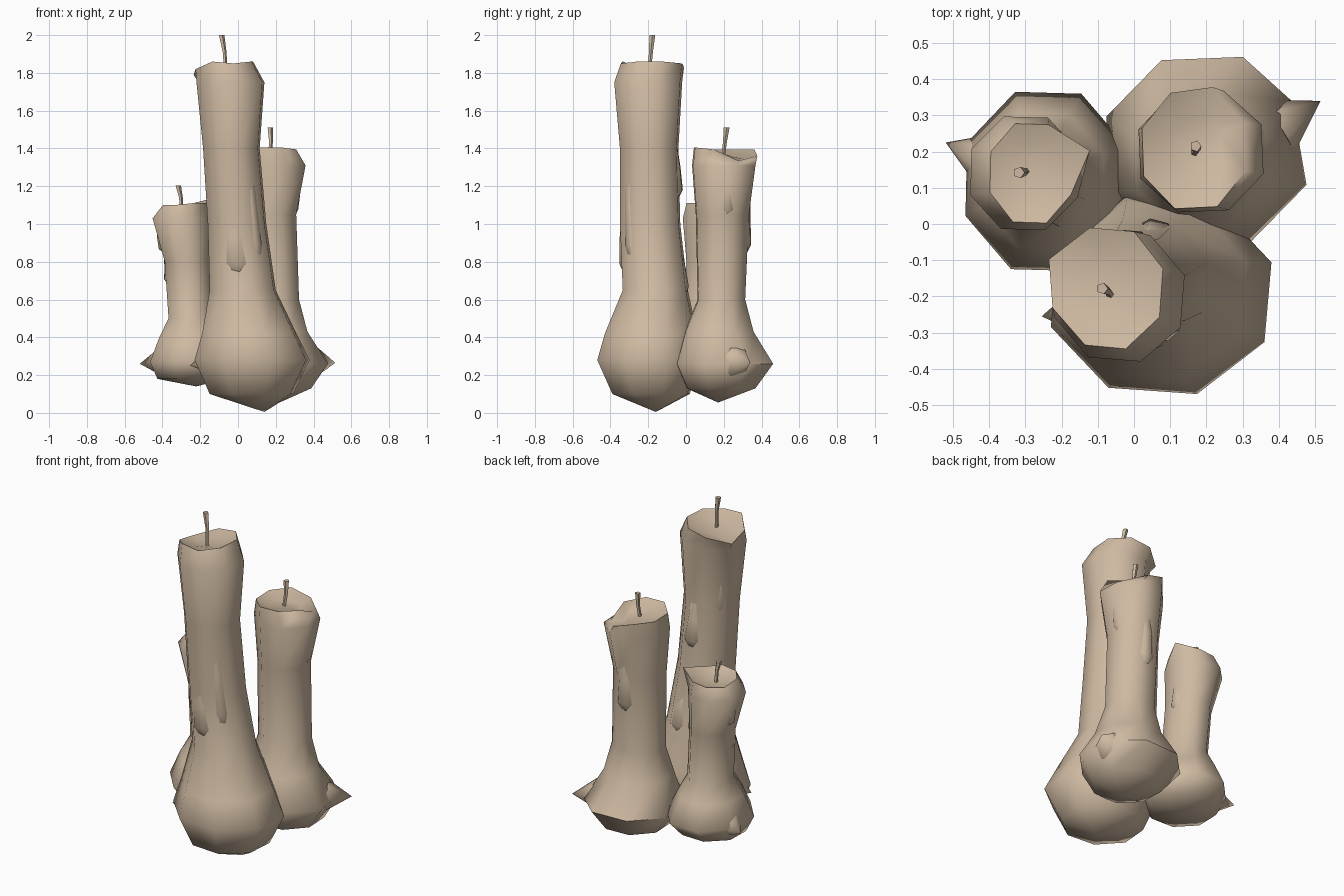
import bpy, bmesh, math
from mathutils import Vector

if "Cube" in bpy.data.objects:
    bpy.data.objects.remove(bpy.data.objects["Cube"], do_unlink=True)

SIDES = 8
wax = bpy.data.materials.new("tan wax")
wax.use_nodes = True
wax.diffuse_color = (0.62, 0.49, 0.36, 1)
wax.node_tree.nodes["Principled BSDF"].inputs["Base Color"].default_value = wax.diffuse_color


def loft(name, rings, tip=None, smooth=65):
    """Skin a list of equal vertex rings, bottom to top, closing both ends."""
    bm = bmesh.new()
    rows = [[bm.verts.new(p) for p in ring] for ring in rings]
    n = len(rows[0])
    for low, high in zip(rows, rows[1:]):
        for i in range(n):
            j = (i + 1) % n
            bm.faces.new((low[i], low[j], high[j], high[i]))
    if tip:
        point = bm.verts.new(tip)
        for i in range(n):
            bm.faces.new((point, rows[0][(i + 1) % n], rows[0][i]))
    else:
        bm.faces.new(rows[0][::-1])
    bm.faces.new(rows[-1])
    bmesh.ops.recalc_face_normals(bm, faces=bm.faces)
    mesh = bpy.data.meshes.new(name)
    bm.to_mesh(mesh)
    bm.free()
    mesh.materials.append(wax)
    obj = bpy.data.objects.new(name, mesh)
    bpy.context.collection.objects.link(obj)
    bpy.ops.object.select_all(action='DESELECT')
    obj.select_set(True)
    bpy.context.view_layer.objects.active = obj
    bpy.ops.object.shade_smooth_by_angle(angle=math.radians(smooth))


def on_ring(ring, degrees, out=1.05):
    z, x0, x1, y0, y1 = ring
    a = math.radians(degrees)
    return Vector(((x0 + x1) / 2 + out * math.cos(a) * (x1 - x0) / 2,
                   (y0 + y1) / 2 + out * math.sin(a) * (y1 - y0) / 2, z))


def on_surface(profile, degrees, z):
    for a, b in zip(profile, profile[1:]):
        if a[0] <= z <= b[0]:
            t = (z - a[0]) / (b[0] - a[0])
            return on_ring(a, degrees, 0.97).lerp(on_ring(b, degrees, 0.97), t)


def candle(name, profile, phase, tip, pulls, rim_wave):
    """Profile rows are z, x min, x max, y min, y max; pulls move single vertices."""
    angles = [phase + i * 360 / SIDES for i in range(SIDES)]
    rings = [[on_ring(row, a) for a in angles] for row in profile]
    for i, dz in enumerate(rim_wave):
        rings[-1][i].z += dz
    for row, i, offset in pulls:
        rings[row][i] += Vector(offset)
    # Shallow melted bowl
    centre = sum(rings[-1], Vector()) / SIDES
    rings.append([p.lerp(centre, 0.45) - Vector((0, 0, 0.025)) for p in rings[-1]])
    loft(name, rings, tip)


def drip(name, profile, degrees, top, bottom, width, depth):
    """Broad, shallow wax run that swells towards its lower end."""
    a = math.radians(degrees)
    out, side = Vector((math.cos(a), math.sin(a), 0)), Vector((-math.sin(a), math.cos(a), 0))
    rings = []
    for t, size, lift in ((1, 0.15, -0.5), (0.8, 0.9, 0.9), (0.5, 0.8, 0.6), (0, 0.5, -0.5)):
        p = on_surface(profile, degrees, top + (bottom - top) * t)
        rings.append([p + out * (depth * lift - sink) + side * width * size * s
                      for s, sink in ((-1, 0.04), (-0.4, 0.006), (0.4, 0.006), (1, 0.04))])
    loft(name, rings, smooth=80)


def bulb_point(name, root, tip, width):
    """Hardened drop of wax sticking out of a foot."""
    root, tip = Vector(root), Vector(tip)
    out = (tip - root).normalized()
    side = out.cross(Vector((0, 0, 1))).normalized()
    up = side.cross(out)
    ring = [root + width * (side * math.cos(k * math.tau / 6) + up * math.sin(k * math.tau / 6))
            for k in range(6)]
    loft(name, [ring], tip)


def wick(name, base, top):
    base, top = Vector(base), Vector(top)
    rings = []
    for t, r in ((0, 0.01), (0.55, 0.011), (1, 0.016)):
        c = base.lerp(top, t)
        c.x += 0.006 * math.sin(math.pi * t)
        rings.append([c + Vector((r * math.cos(k * math.tau / 5), r * math.sin(k * math.tau / 5), 0))
                      for k in range(5)])
    loft(name, rings, smooth=50)


# Tall front candle
tall = [(0.10, -0.15, 0.29, -0.39, 0.02), (0.28, -0.23, 0.38, -0.47, 0.08),
        (0.42, -0.19, 0.31, -0.43, 0.06), (0.65, -0.15, 0.20, -0.335, 0.01),
        (1.00, -0.16, 0.15, -0.35, -0.03), (1.40, -0.185, 0.115, -0.35, -0.04),
        (1.75, -0.22, 0.14, -0.38, -0.02), (1.85, -0.225, 0.08, -0.345, -0.01)]
candle("tall_candle", tall, 18, (0.14, -0.16, 0.005),
       [(7, 5, (0.01, 0, 0)), (7, 3, (-0.02, 0, 0))],
       (0.01, 0.0, -0.02, -0.06, -0.03, 0.01, 0.0, 0.01))
drip("tall_front_drip", tall, -50, 1.45, 0.75, 0.06, 0.014)
drip("tall_back_drip", tall, 85, 1.5, 1.1, 0.07, 0.03)
drip("tall_lower_back_drip", tall, 75, 0.95, 0.6, 0.07, 0.02)
drip("tall_corner_drip", tall, -100, 1.15, 0.7, 0.09, 0.022)
drip("tall_rear_drip", tall, 150, 1.74, 1.3, 0.07, 0.015)
bulb_point("tall_foot_point", (-0.15, -0.24, 0.27), (-0.255, -0.255, 0.25), 0.07)
wick("tall_wick", (-0.065, -0.195, 1.80), (-0.088, -0.178, 2.0))

# Middle candle at the back left
middle = [(0.13, 0.02, 0.39, 0.0, 0.37), (0.26, -0.08, 0.48, -0.06, 0.465),
          (0.43, 0.0, 0.37, -0.01, 0.36), (0.60, 0.035, 0.325, 0.06, 0.315),
          (1.05, 0.03, 0.31, 0.05, 0.335), (1.31, 0.01, 0.36, 0.03, 0.37),
          (1.395, 0.02, 0.31, 0.04, 0.37)]
candle("middle_candle", middle, 25, (0.22, 0.17, 0.055),
       [(1, 0, (-0.03, 0.02, 0)), (6, 1, (0, 0.01, 0))],
       (-0.06, -0.035, 0.0, 0.0, 0.0, 0.01, 0.01, 0.0))
drip("middle_back_drip", middle, 85, 1.25, 0.8, 0.07, 0.028)
drip("middle_side_drip", middle, 15, 1.3, 1.02, 0.06, 0.015)
bulb_point("middle_foot_point", (0.40, 0.27, 0.27), (0.515, 0.34, 0.265), 0.085)
wick("middle_wick", (0.165, 0.195, 1.34), (0.17, 0.215, 1.51))

# Short candle at the back right
short = [(0.18, -0.43, -0.07, -0.07, 0.29), (0.27, -0.47, -0.015, -0.135, 0.37),
         (0.40, -0.42, -0.08, -0.07, 0.31), (0.50, -0.37, -0.13, -0.01, 0.26),
         (0.80, -0.39, -0.15, 0.0, 0.27), (1.03, -0.455, -0.15, -0.02, 0.30),
         (1.10, -0.40, -0.17, 0.0, 0.28)]
candle("short_candle", short, 21, (-0.22, 0.12, 0.14),
       [(6, 0, (0.05, 0.01, 0.04))],
       (0.0, 0.01, 0.0, -0.01, 0.0, 0.0, 0.01, 0.01))
drip("short_side_drip", short, 170, 1.02, 0.83, 0.06, 0.02)
drip("short_lower_drip", short, 195, 0.9, 0.66, 0.05, 0.018)
drip("short_inner_drip", short, 15, 1.02, 0.72, 0.06, 0.02)
bulb_point("short_foot_point", (-0.41, 0.18, 0.27), (-0.52, 0.225, 0.26), 0.075)
wick("short_wick", (-0.298, 0.145, 1.06), (-0.318, 0.142, 1.205))
